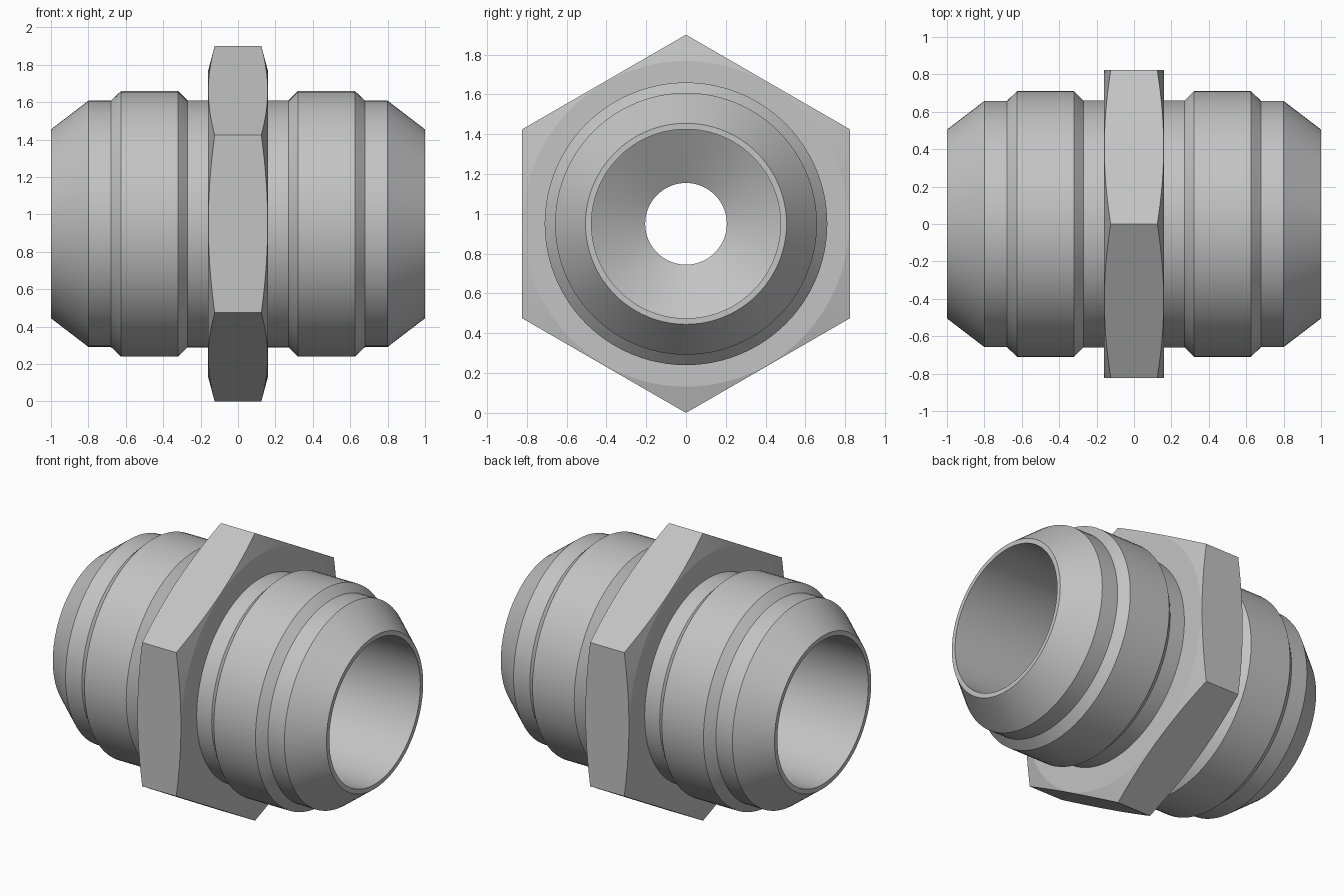
import bpy, bmesh, math
from mathutils import Vector, Matrix

if "Cube" in bpy.data.objects:
    bpy.data.objects.remove(bpy.data.objects["Cube"])

SEG = 96
CZ = 0.95          # height of the tube axis
HEX_R = 0.95       # corner radius of the hexagon

steel = bpy.data.materials.new("steel grey")
steel.diffuse_color = (0.55, 0.55, 0.55, 1)
steel.use_nodes = True
steel.node_tree.nodes["Principled BSDF"].inputs["Base Color"].default_value = steel.diffuse_color


def finish(name, bm):
    bmesh.ops.recalc_face_normals(bm, faces=bm.faces[:])
    me = bpy.data.meshes.new(name)
    bm.to_mesh(me)
    bm.free()
    me.materials.append(steel)
    ob = bpy.data.objects.new(name, me)
    ob.location.z = CZ
    bpy.context.collection.objects.link(ob)
    return ob


def lathe(name, profile, ring=False):
    """Revolve (x, radius) points around the x axis; ring closes the profile."""
    bm = bmesh.new()
    vs = [bm.verts.new((x, 0, r)) for x, r in profile]
    pairs = list(zip(vs, vs[1:])) + ([(vs[-1], vs[0])] if ring else [])
    edges = [bm.edges.new(p) for p in pairs]
    bmesh.ops.spin(bm, geom=vs + edges, cent=(0, 0, 0), axis=(1, 0, 0),
                   angle=math.tau, steps=SEG)
    bmesh.ops.remove_doubles(bm, verts=bm.verts[:], dist=1e-5)
    return finish(name, bm)


def boolean(ob, other, op):
    m = ob.modifiers.new(op.lower(), 'BOOLEAN')
    m.object, m.operation, m.solver = other, op, 'EXACT'
    bpy.context.view_layer.objects.active = ob
    bpy.ops.object.modifier_apply(modifier=m.name)
    other.hide_render = True
    other.hide_viewport = True


# Tube body: neck, thread, shoulder and tapered nose, then the drilled bore
outer = [(0.27, 0.66), (0.32, 0.71), (0.625, 0.71), (0.68, 0.658),
         (0.80, 0.658), (1.0, 0.505)]
bore = [(1.0, 0.475), (0.30, 0.475), (0.138, 0.205)]
half = outer + bore
body = lathe("fitting_body", half + [(-x, r) for x, r in reversed(half)], ring=True)

# Hexagonal collar, corner up, with both faces chamfered by a cone
bm = bmesh.new()
bmesh.ops.create_cone(bm, cap_ends=True, segments=6, radius1=HEX_R, radius2=HEX_R,
                      depth=0.32, matrix=Matrix.Rotation(math.pi / 2, 4, 'Y'))
top = max(bm.verts, key=lambda v: v.co.z).co
if abs(top.z - HEX_R) > 0.01:
    bmesh.ops.rotate(bm, verts=bm.verts[:], matrix=Matrix.Rotation(math.pi / 6, 3, 'X'))
collar = finish("hex_collar", bm)
chamfer = lathe("chamfer_cutter", [(0.16, 0.5), (0.16, 0.818), (0.118, 0.975),
                                   (-0.118, 0.975), (-0.16, 0.818), (-0.16, 0.5)], ring=True)
boolean(collar, chamfer, 'INTERSECT')

# Fuse the collar onto the body
boolean(body, collar, 'UNION')
bpy.ops.object.select_all(action='DESELECT')
body.select_set(True)
bpy.context.view_layer.objects.active = body
bpy.ops.object.shade_smooth_by_angle(angle=math.radians(12))
for helper in (chamfer, collar):
    bpy.data.objects.remove(helper)
